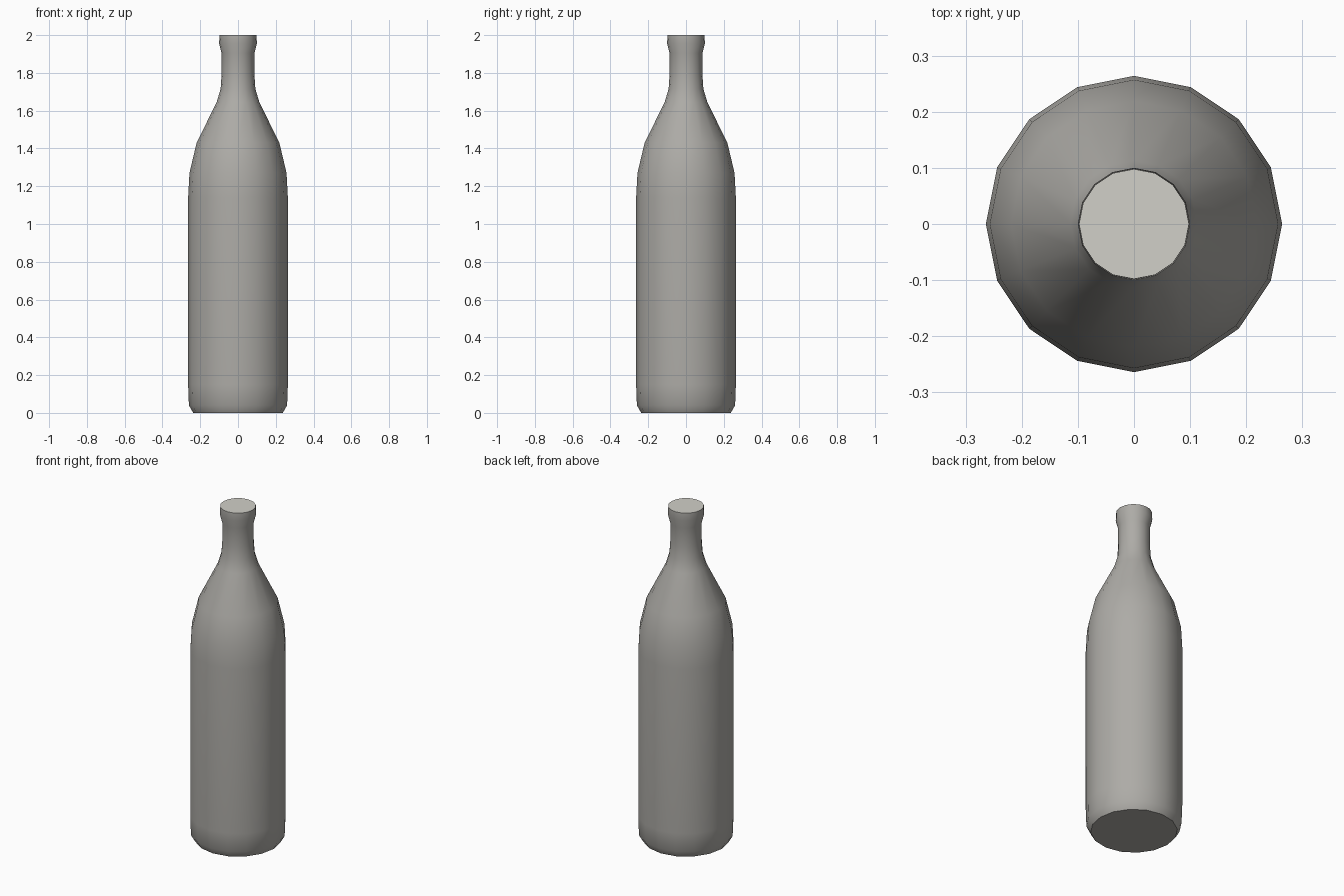
import bpy, bmesh, math

if "Cube" in bpy.data.objects:
    bpy.data.objects.remove(bpy.data.objects["Cube"])

SIDES = 16

# Bottle outline from base to lip: (radius, height)
PROFILE = [
    (0.237, 0.0), (0.260, 0.04), (0.264, 0.15), (0.264, 1.14),
    (0.257, 1.27), (0.219, 1.43), (0.113, 1.645), (0.092, 1.715),
    (0.087, 1.79), (0.087, 1.905), (0.100, 1.955), (0.098, 2.0),
]

bm = bmesh.new()


def ring(radius, z):
    return [bm.verts.new((radius * math.cos(math.tau * i / SIDES),
                          radius * math.sin(math.tau * i / SIDES), z))
            for i in range(SIDES)]


def material(name, color):
    mat = bpy.data.materials.new(name)
    mat.diffuse_color = (*color, 1.0)
    mat.use_nodes = True
    mat.node_tree.nodes["Principled BSDF"].inputs["Base Color"].default_value = mat.diffuse_color
    return mat


rings = [ring(r, z) for r, z in PROFILE]

# Smooth side walls
for low, high in zip(rings, rings[1:]):
    for i in range(SIDES):
        j = (i + 1) % SIDES
        bm.faces.new((low[i], low[j], high[j], high[i])).smooth = True

# Flat base and closed top, with crisp rims
base = bm.faces.new(rings[0][::-1])
top = bm.faces.new(rings[-1])
top.material_index = 1
for cap in (base, top):
    for edge in cap.edges:
        edge.smooth = False

mesh = bpy.data.meshes.new("bottle")
bm.to_mesh(mesh)
bm.free()
mesh.materials.append(material("dark_glass", (0.42, 0.41, 0.385)))
mesh.materials.append(material("top_seal", (0.64, 0.63, 0.58)))
bottle = bpy.data.objects.new("bottle", mesh)
bpy.context.collection.objects.link(bottle)
